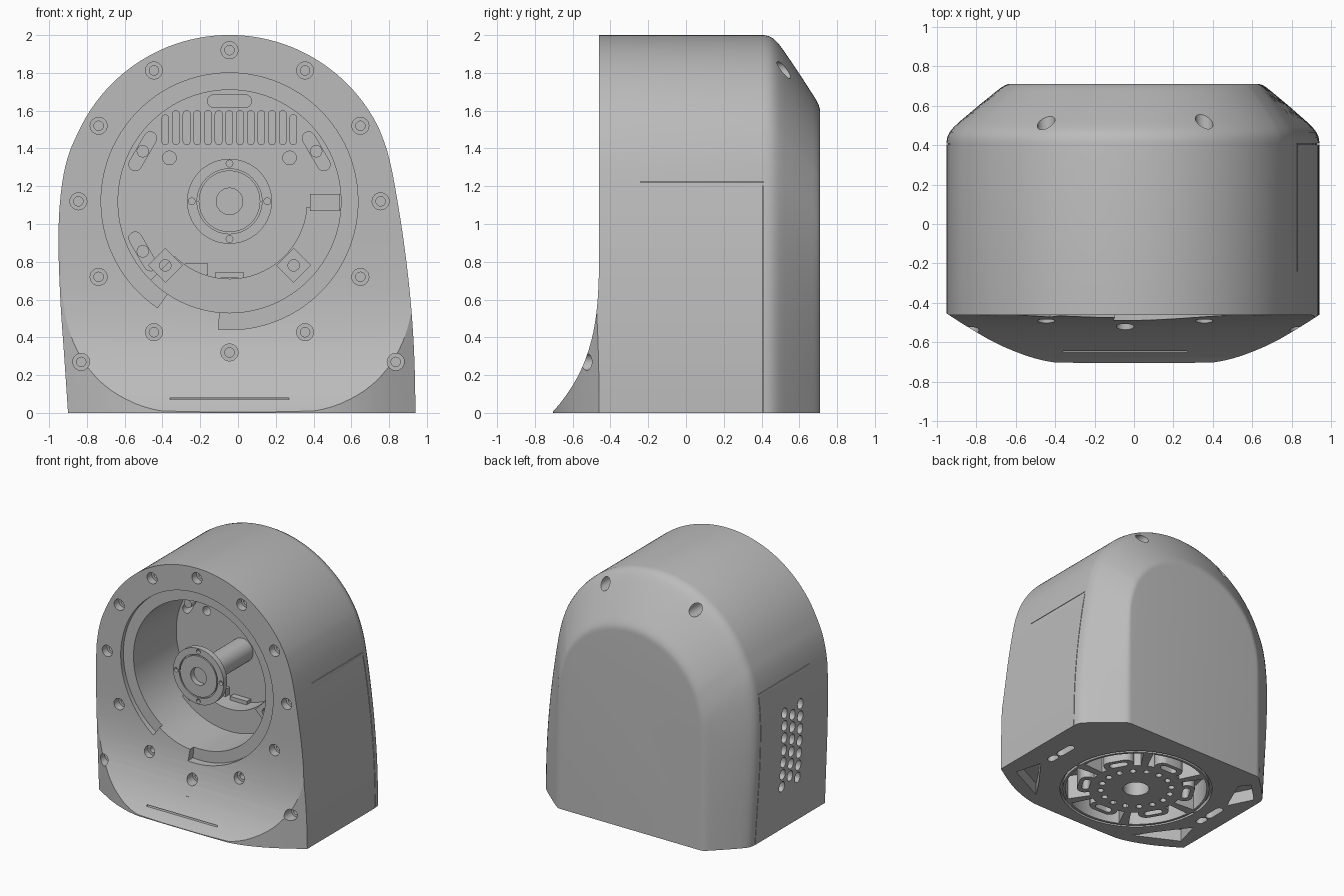
import bpy, bmesh
from math import sin, cos, radians, sqrt

if "Cube" in bpy.data.objects:
    bpy.data.objects.remove(bpy.data.objects["Cube"])

grey = bpy.data.materials.new("shell grey")
grey.use_nodes = True
grey.diffuse_color = (0.5, 0.5, 0.5, 1)
grey.node_tree.nodes["Principled BSDF"].inputs["Base Color"].default_value = (0.5, 0.5, 0.5, 1)

CX, CZ = -0.045, 1.12         # centre of the round front opening
CY = -0.03                    # centre of the underside well
FRONT, FLOOR = -0.46, 0.12    # front plane and back wall of the opening
AXES = {"x": lambda u, v, w: (w, u, v), "y": lambda u, v, w: (u, w, v), "z": lambda u, v, w: (u, v, w)}


# --- helpers -------------------------------------------------------------
def finish(name, bm):
    bmesh.ops.recalc_face_normals(bm, faces=bm.faces)
    mesh = bpy.data.meshes.new(name)
    bm.to_mesh(mesh)
    bm.free()
    mesh.materials.append(grey)
    ob = bpy.data.objects.new(name, mesh)
    bpy.context.collection.objects.link(ob)
    return ob


def loft(bm, rings):
    rows = [[bm.verts.new(p) for p in ring] for ring in rings]
    n = len(rows[0])
    for a, b in zip(rows, rows[1:]):
        for i in range(n):
            bm.faces.new((a[i], a[(i + 1) % n], b[(i + 1) % n], b[i]))
    bm.faces.new(rows[0])
    bm.faces.new(rows[-1])


def prisms(name, axis, parts):
    """Extrude each (profile, start, end) along one axis."""
    bm = bmesh.new()
    for pts, a, b in parts:
        loft(bm, [[AXES[axis](u, v, w) for u, v in pts] for w in (a, b)])
    return finish(name, bm)


def rounded(pts, times=2):
    """Cut the corners of an open path, keeping its ends."""
    for _ in range(times):
        new = [pts[0]]
        for (a, b), (c, d) in zip(pts, pts[1:]):
            new += [(a * 0.75 + c * 0.25, b * 0.75 + d * 0.25), (a * 0.25 + c * 0.75, b * 0.25 + d * 0.75)]
        pts = new + [pts[-1]]
    return pts


def arc(cx, cy, r, a0, a1, n):
    return [polar(cx, cy, r, a0 + (a1 - a0) * i / n) for i in range(n + 1)]


def disc(cx, cy, r, n=24):
    return arc(cx, cy, r, 0, 360, n)[:-1]


def sector(cx, cy, r0, r1, a0, a1, n=20):
    return arc(cx, cy, r1, a0, a1, n) + arc(cx, cy, r0, a1, a0, n)


def capsule(cx, cy, half, r, ang):
    dx, dy = half * cos(radians(ang)), half * sin(radians(ang))
    return arc(cx + dx, cy + dy, r, ang - 90, ang + 90, 8) + arc(cx - dx, cy - dy, r, ang + 90, ang + 270, 8)


def rect(cx, cy, w, h, ang=0):
    c, s = cos(radians(ang)), sin(radians(ang))
    return [(cx + u * w / 2 * c - v * h / 2 * s, cy + u * w / 2 * s + v * h / 2 * c)
            for u, v in ((-1, -1), (1, -1), (1, 1), (-1, 1))]


def polar(cx, cy, r, ang):
    return cx + r * cos(radians(ang)), cy + r * sin(radians(ang))


def cut(body, tool, op="DIFFERENCE"):
    mod = body.modifiers.new("cut", "BOOLEAN")
    mod.operation, mod.object, mod.solver = op, tool, "EXACT"
    bpy.context.view_layer.update()
    new = bpy.data.meshes.new_from_object(body.evaluated_get(bpy.context.evaluated_depsgraph_get()))
    body.modifiers.clear()
    body.data = new
    bpy.data.objects.remove(tool)


# --- outer shell: arch lofted from front to a smaller flat back -----------
right_side = [(0.94, 0), (0.935, 0.3), (0.915, 0.6), (0.88, 0.9), (0.832, 1.2), (0.797, 1.37)]
left_side = [(-0.9, 1.37), (-0.937, 1.2), (-0.954, 0.95), (-0.942, 0.6), (-0.92, 0.3), (-0.9, 0)]
arch = rounded(right_side + arc(CX, CZ, 0.881, 25, 155, 30) + left_side)


def back_side(points, s):
    return [(s * sqrt(0.63 ** 2 - max(0, z * 0.78 - 0.97) ** 2), z * 0.78) for _, z in points]


back = rounded(back_side(right_side, 1) + arc(0, 0.97, 0.63, 25, 155, 30) + back_side(left_side, -1))
blend = [(-0.75, 0), (0.41, 0), (0.44, 0.015), (0.465, 0.05), (0.49, 0.115), (0.52, 0.215),
         (0.6, 0.51), (0.67, 0.78), (0.69, 0.86), (0.702, 0.92), (0.708, 0.97), (0.71, 1.03)]
bm = bmesh.new()
loft(bm, [[(a + (c - a) * k, y, b + (d - b) * k) for (a, b), (c, d) in zip(arch, back)] for y, k in blend])
shell = finish("housing_shell", bm)

# flared foot at the front, rounded in plan
flare = [(FRONT - 0.25 * (1 - i / 20) ** 3.5, 0.95 * i / 20) for i in range(21)]
foot = [(flare[0][0] - 0.01, -0.1)] + flare + [(FRONT, 2.2), (0.9, 2.2), (0.9, -0.1)]
cut(shell, prisms("foot_profile", "x", [(foot, -1.2, 1.2)]), "INTERSECT")
nose = [(-0.97, -0.44), (-0.83, -0.53), (-0.7, -0.605), (-0.57, -0.66), (-0.47, -0.69), (-0.38, -0.705)]
plan = rounded(nose + [(-x, y) for x, y in reversed(nose)], 1) + [(1.2, 0.9), (-1.2, 0.9)]
cut(shell, prisms("plan_profile", "z", [(plan, -0.2, 2.2)]), "INTERSECT")

# --- round front opening with a stepped rim and a tab in the step ---------
cut(shell, prisms("rim_step", "y", [(sector(CX, CZ, 0.5, 0.68, -95, 236, 90), -0.9, -0.425)]))
cut(shell, prisms("opening", "y", [(disc(CX, CZ, 0.59, 96), -0.9, FLOOR)]))

# back wall cut-outs: cooling slots, tangential slots, small holes
wall = []
for i in range(13):
    x = -0.385 + i * 0.0565
    top = min(1.6, CZ + sqrt(0.57 ** 2 - (x - CX) ** 2))
    wall.append((capsule(x, (1.42 + top) / 2, (top - 1.42) / 2 - 0.018, 0.018, 90), 0.0, 0.22))
wall.append((capsule(CX, 1.65, 0.083, 0.034, 0), 0.0, 0.28))
tangent_slots = [polar(CX, CZ, 0.53, a) + (a + 90,) for a in (30, 150, 210)]
wall += [(capsule(x, z, 0.08, 0.034, a), 0.0, 0.28) for x, z, a in tangent_slots]
for s in (-1, 1):
    wall.append((disc(CX + s * 0.318, 1.35, 0.036), 0.0, 0.2))
cut(shell, prisms("wall_slots", "y", wall))

# --- screw holes with counterbores ---------------------------------------
screws = [polar(CX, CZ, 0.8, a) for a in range(0, 360, 30)] + [(-0.83, 0.27), (0.835, 0.27)]
cut(shell, prisms("counterbores", "y", [(disc(x, z, 0.045), -0.9, -0.4 if z > 0.5 else -0.45) for x, z in screws]))
cut(shell, prisms("screw_bores", "y", [(disc(x, z, 0.025, 16), -0.9, -0.3) for x, z in screws]))
cut(shell, prisms("back_holes", "y", [(disc(x, 1.815, 0.045), 0.35, 0.9) for x in (-0.445, 0.355)]))
cut(shell, prisms("front_slit", "y", [(rect(CX, 0.075, 0.63, 0.01), -0.9, -0.62)]))

# --- side panel seams and side vent --------------------------------------
for s, side in ((1, right_side[:5]), (-1, left_side[:0:-1])):
    seam = [(x - s * 0.012, z) for x, z in side] + [(x + s * 0.05, z) for x, z in side[::-1]]
    seam[0], seam[-1] = (seam[0][0], -0.1), (seam[-1][0], -0.1)
    cut(shell, prisms("panel_back_seam", "y", [(seam, 0.404, 0.409)]))
    x = side[-1][0]
    cut(shell, prisms("panel_top_seam", "z", [(rect(x + s * 0.04, 0.085, 0.108, 0.65), 1.22, 1.225)]))
vent = []
for col in range(3):
    for row in range(7 - col % 2):
        vent.append((capsule(0.1 - col * 0.1, 0.36 + row * 0.1 + (col % 2) * 0.05, 0.009, 0.033, 90), -1.2, -0.83))
cut(shell, prisms("side_vent", "x", vent))

# --- underside: spoked well with slotted pads, bolt circle, pockets -------
well = prisms("well", "z", [(sector(CX, CY, 0.36, 0.54, a + 4, a + 56), -0.1, 0.2) for a in range(0, 360, 60)])
pads = [polar(CX, CY, 0.385, a) + (a + 90,) for a in range(30, 360, 60)]
cut(well, prisms("pads", "z", [(capsule(x, y, 0.06, 0.06, a), -0.2, 0.3) for x, y, a in pads]))
cut(shell, well)
under = [(capsule(x, y, 0.045, 0.028, a), -0.1, 0.1) for x, y, a in pads]
under += [(disc(*polar(CX, CY, 0.27, a * 22.5), 0.025, 12), -0.1, 0.08) for a in range(16)]
under.append((disc(CX, CY, 0.1, 32), -0.1, 0.25))
for s in (-1, 1):
    under.append(([(s * 0.82, -0.42), (s * 0.48, -0.59), (s * 0.58, -0.44), (s * 0.76, -0.2)], -0.1, 0.1))
    under.append((capsule(s * 0.74, 0.07, 0.06, 0.03, 90), -0.1, 0.08))
    under.append((capsule(s * 0.74, -0.08, 0.02, 0.03, 90), -0.1, 0.08))
under.append(([(-0.84, 0.42), (-0.68, 0.58), (-0.62, 0.5), (-0.74, 0.22)], -0.1, 0.1))
cut(shell, prisms("underside_cuts", "z", under))
cut(shell, prisms("underside_ring", "z", [(sector(CX, CY, 0.56, 0.58, a, a + 178, 40), -0.1, 0.03) for a in (0, 180)]))

# --- hub on a post in the middle of the opening --------------------------
hub = prisms("hub", "y", [(disc(CX, CZ, 0.225, 64), -0.44, -0.395)])
cut(hub, prisms("hub_groove", "y", [(sector(CX, CZ, 0.163, 0.172, a, a + 179, 32), -0.5, -0.425) for a in (0, 180)]))
cut(hub, prisms("hub_bores", "y", [(disc(CX, CZ, 0.07, 32), -0.5, -0.2)]
                + [(disc(*polar(CX, CZ, 0.2, a), 0.018, 12), -0.5, -0.41) for a in range(0, 360, 90)]))
post = prisms("hub_post", "y", [(disc(CX, CZ, 0.095, 40), -0.395, FLOOR + 0.02)])

# --- bracket on the back wall, screw lugs, connector, slot bosses ---------
bracket = prisms("lower_bracket", "y", [(sector(CX, CZ, 0.41, 0.592, 225, 356, 40), FLOOR - 0.17, FLOOR + 0.01)])
lugs = [(polar(CX, CZ, 0.48, a), a) for a in (225, 315)]
lug = prisms("bracket_lugs", "y", [(rect(x, z, 0.13, 0.13, a), FLOOR - 0.19, FLOOR + 0.01) for (x, z), a in lugs])
cut(lug, prisms("lug_bores", "y", [(disc(x, z, 0.03, 16), -0.2, FLOOR - 0.1) for (x, z), a in lugs]))
plug = prisms("connector_block", "y", [(rect(0.46, 1.115, 0.16, 0.09), FLOOR - 0.2, FLOOR + 0.01)])
bosses = prisms("slot_bosses", "y", [(disc(x, z, 0.033, 16), FLOOR - 0.04, 0.28) for x, z, _ in tangent_slots])
ribs = prisms("wall_ribs", "y", [(rect(CX, 0.73, 0.15, 0.03), FLOOR - 0.05, FLOOR + 0.01),
                                 (rect(-0.22, 0.76, 0.12, 0.06), FLOOR - 0.05, FLOOR + 0.01)])

# --- smooth shading with sharp edges -------------------------------------
for ob in (shell, hub, post, bracket, lug, plug, bosses, ribs):
    bpy.ops.object.select_all(action="DESELECT")
    ob.select_set(True)
    bpy.context.view_layer.objects.active = ob
    bpy.ops.object.shade_smooth_by_angle(angle=radians(30))
